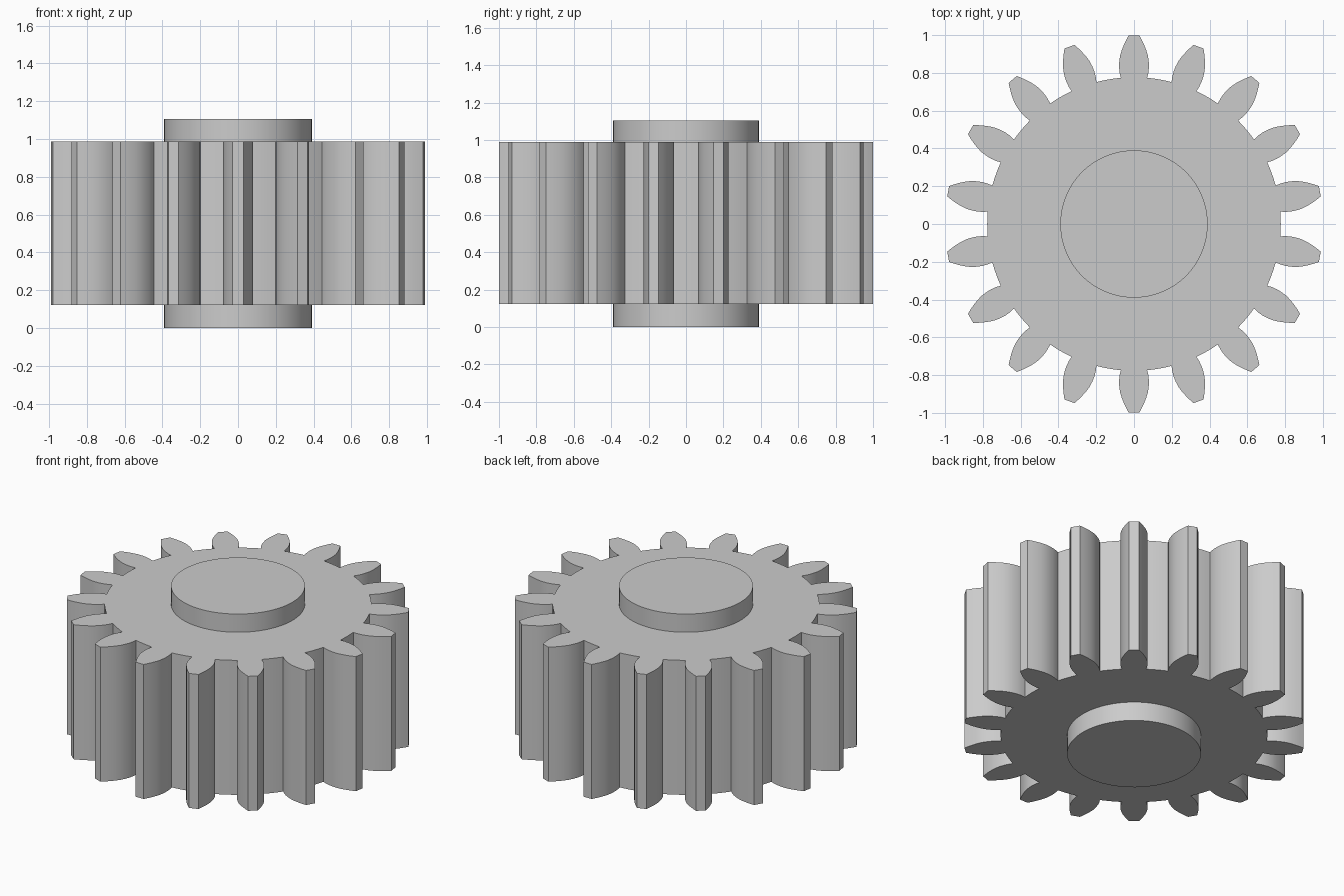
import bpy, bmesh, math

cube = bpy.data.objects.get("Cube")
if cube:
    bpy.data.objects.remove(cube, do_unlink=True)

TEETH = 18
ROOT_R = 0.777
HUB_R = 0.39
GEAR_Z = (0.123, 0.988)
HUB_HEIGHT = 1.105

# Single grey finish
grey = bpy.data.materials.new("plain_grey")
grey.use_nodes = True
colour = (0.6, 0.6, 0.6, 1)
grey.diffuse_color = colour
grey.node_tree.nodes["Principled BSDF"].inputs["Base Color"].default_value = colour


def extruded_part(name, outline, z0, z1):
    """Prism from a closed outline, smooth except at sharp corners."""
    bm = bmesh.new()
    face = bm.faces.new([bm.verts.new((x, y, z0)) for x, y in outline])
    top = bmesh.ops.extrude_face_region(bm, geom=[face])["geom"]
    verts = [v for v in top if isinstance(v, bmesh.types.BMVert)]
    bmesh.ops.translate(bm, verts=verts, vec=(0, 0, z1 - z0))
    bmesh.ops.recalc_face_normals(bm, faces=bm.faces)
    mesh = bpy.data.meshes.new(name)
    bm.to_mesh(mesh)
    bm.free()
    mesh.materials.append(grey)
    obj = bpy.data.objects.new(name, mesh)
    bpy.context.collection.objects.link(obj)
    bpy.ops.object.select_all(action="DESELECT")
    obj.select_set(True)
    bpy.context.view_layer.objects.active = obj
    bpy.ops.object.shade_smooth_by_angle(angle=math.radians(25))
    return obj


def polar(radius, angle):
    return radius * math.cos(angle), radius * math.sin(angle)


# Tooth flank from root to tip: (distance from axis, half width)
flank = [(0.774, 0.07), (0.80, 0.076), (0.83, 0.079), (0.86, 0.078),
         (0.89, 0.074), (0.92, 0.065), (0.95, 0.053), (0.975, 0.041), (0.999, 0.028)]
tooth = [(r, -w) for r, w in flank] + [(r, w) for r, w in reversed(flank)]

# Gear outline: each tooth followed by the root arc up to the next tooth
step = math.tau / TEETH
edge = math.atan2(flank[0][1], flank[0][0])
ARC = 6
outline = []
for i in range(TEETH):
    a = math.pi / 2 + i * step
    c, s = math.cos(a), math.sin(a)
    outline += [(r * c - t * s, r * s + t * c) for r, t in tooth]
    gap = step - 2 * edge
    outline += [polar(ROOT_R, a + edge + gap * k / ARC) for k in range(1, ARC)]
extruded_part("gear_body", outline, *GEAR_Z)

# Central hub, showing above and below the gear
circle = [polar(HUB_R, math.tau * k / 96) for k in range(96)]
extruded_part("lower_hub", circle, 0, GEAR_Z[0])
extruded_part("upper_hub", circle, GEAR_Z[1], HUB_HEIGHT)
